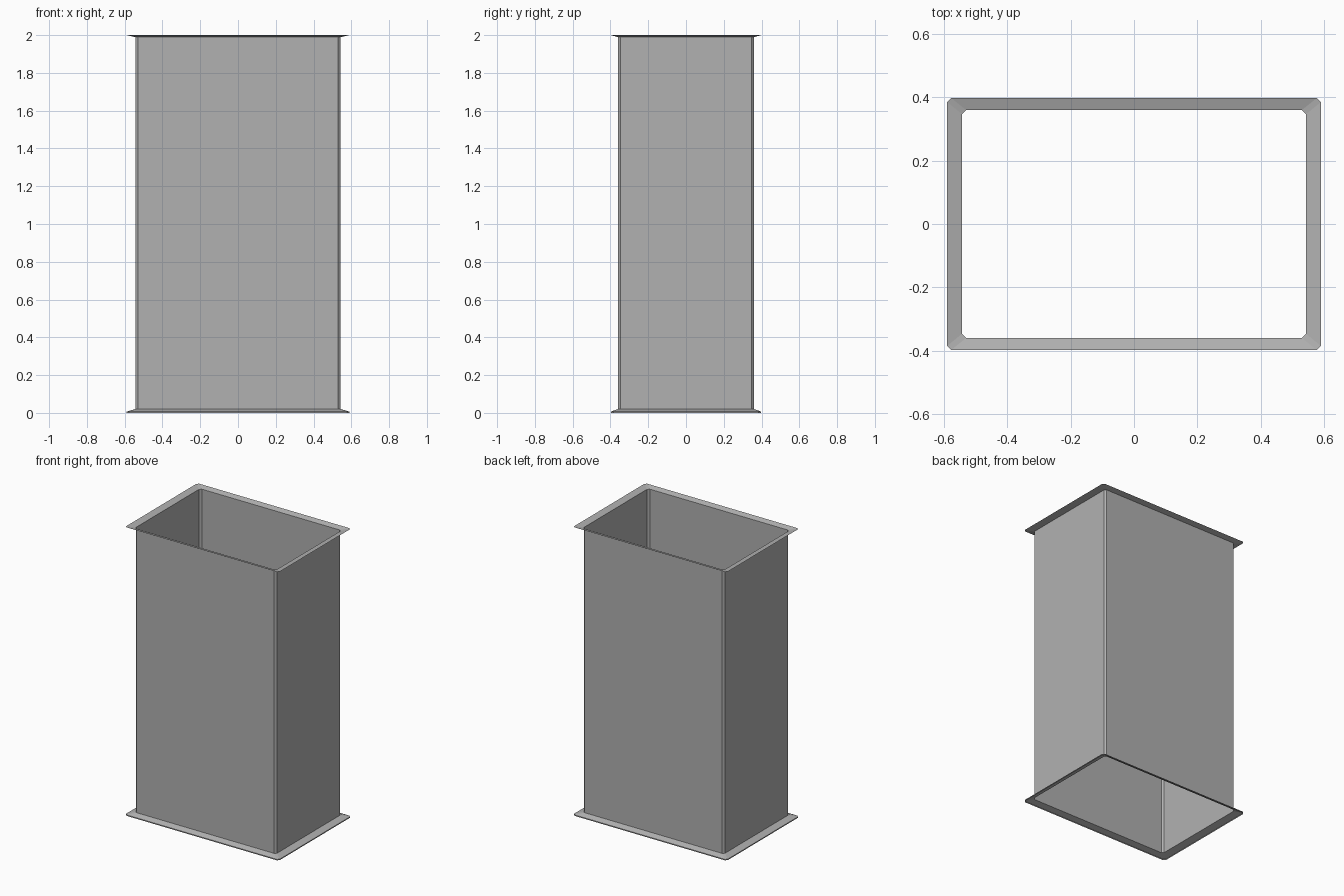
import bpy, bmesh

if "Cube" in bpy.data.objects:
    bpy.data.objects.remove(bpy.data.objects["Cube"])

WALL = (0.542, 0.359)      # half sizes of the duct wall
LIP = (0.589, 0.397)       # half sizes of the flared flange edge
CHAMFER = 0.013

# Dark grey sheet metal
metal = bpy.data.materials.new("dark_sheet_metal")
metal.diffuse_color = (0.44, 0.44, 0.44, 1.0)
metal.use_nodes = True
metal.node_tree.nodes["Principled BSDF"].inputs["Base Color"].default_value = metal.diffuse_color


def ring(bm, half, z):
    """Rectangle with clipped corners at height z."""
    x, y = half
    c = CHAMFER
    pts = [(x, y - c), (x - c, y), (c - x, y), (-x, y - c),
           (-x, c - y), (c - x, -y), (x - c, -y), (x, c - y)]
    return [bm.verts.new((px, py, z)) for px, py in pts]


def sleeve(name, sections):
    """Open thin-sheet sleeve skinned through a stack of rings."""
    bm = bmesh.new()
    rings = [ring(bm, half, z) for half, z in sections]
    for a, b in zip(rings, rings[1:]):
        for i in range(8):
            j = (i + 1) % 8
            bm.faces.new((a[i], a[j], b[j], b[i]))
    mesh = bpy.data.meshes.new(name)
    bm.to_mesh(mesh)
    bm.free()
    mesh.materials.append(metal)
    obj = bpy.data.objects.new(name, mesh)
    bpy.context.collection.objects.link(obj)
    return obj


# Straight duct wall, open at both ends
sleeve("duct_wall", [(WALL, 0.021), (WALL, 1.989)])
# Bottom flange with a small upright rim
sleeve("bottom_flange", [(LIP, 0.0), (LIP, 0.007), (WALL, 0.021)])
# Top flange flaring outwards and up
sleeve("top_flange", [(WALL, 1.989), (LIP, 2.0)])
